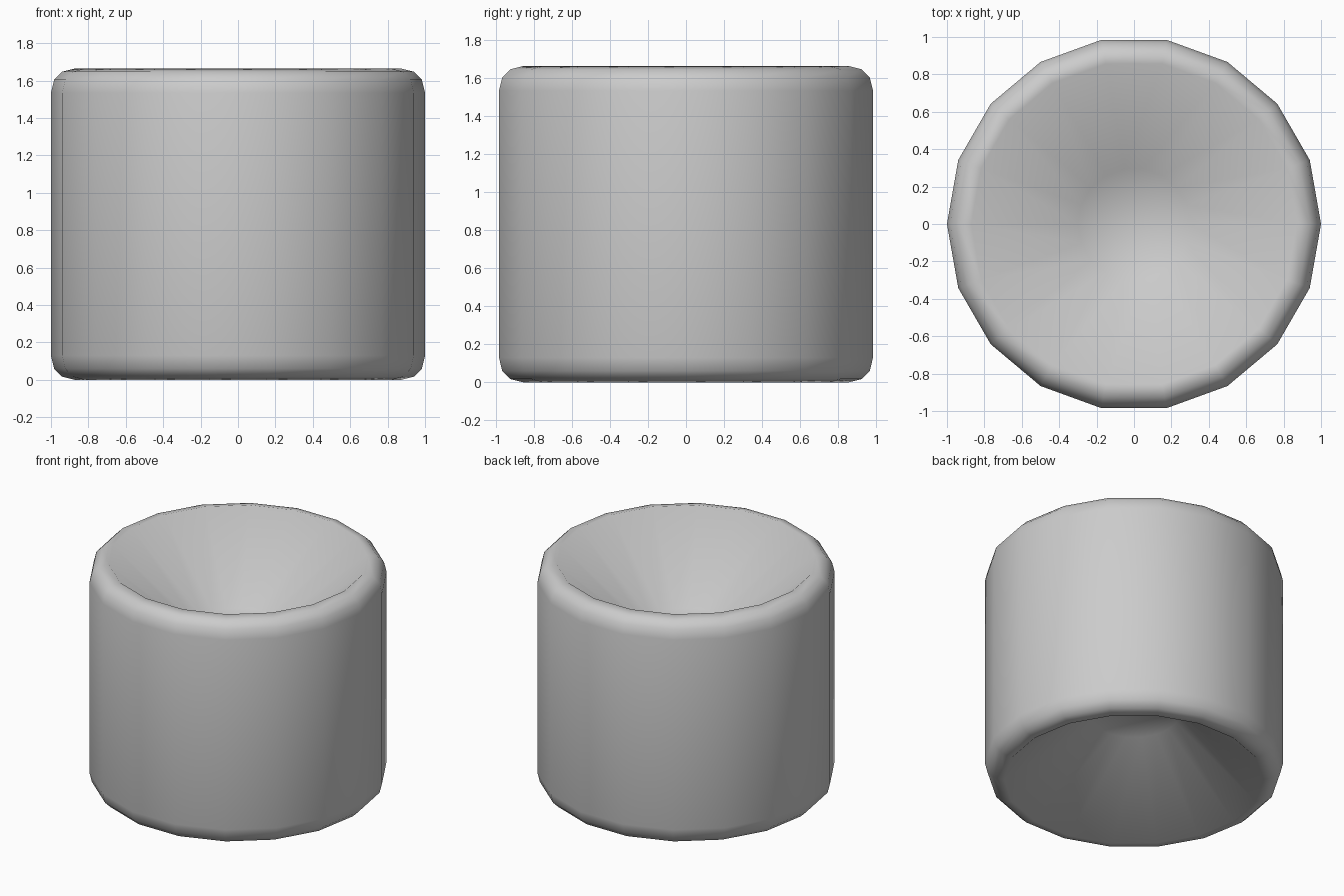
import bpy, bmesh, math

if "Cube" in bpy.data.objects:
    bpy.data.objects.remove(bpy.data.objects["Cube"])

SIDES = 18
HEIGHT = 1.665

# half profile (radius, depth from end face): dish floor, dish wall, rounded rim
end_profile = [(0.3, 0.5), (0.87, 0.0), (0.94, 0.017), (0.983, 0.06), (1.0, 0.13)]
profile = end_profile + [(r, HEIGHT - z) for r, z in reversed(end_profile)]

# revolve the profile into rings and bridge them
bm = bmesh.new()
rings = []
for r, z in profile:
    rings.append([bm.verts.new((r * math.cos(2 * math.pi * i / SIDES),
                                r * math.sin(2 * math.pi * i / SIDES), z))
                  for i in range(SIDES)])
for a, b in zip(rings, rings[1:]):
    for i in range(SIDES):
        j = (i + 1) % SIDES
        bm.faces.new((a[i], a[j], b[j], b[i]))

# flat floors of the two dishes
bm.faces.new(rings[0][::-1])
bm.faces.new(rings[-1])
bmesh.ops.recalc_face_normals(bm, faces=bm.faces)
for f in bm.faces:
    f.smooth = True

mesh = bpy.data.meshes.new("dished_drum")
bm.to_mesh(mesh)
bm.free()
drum = bpy.data.objects.new("dished_drum", mesh)
bpy.context.collection.objects.link(drum)
